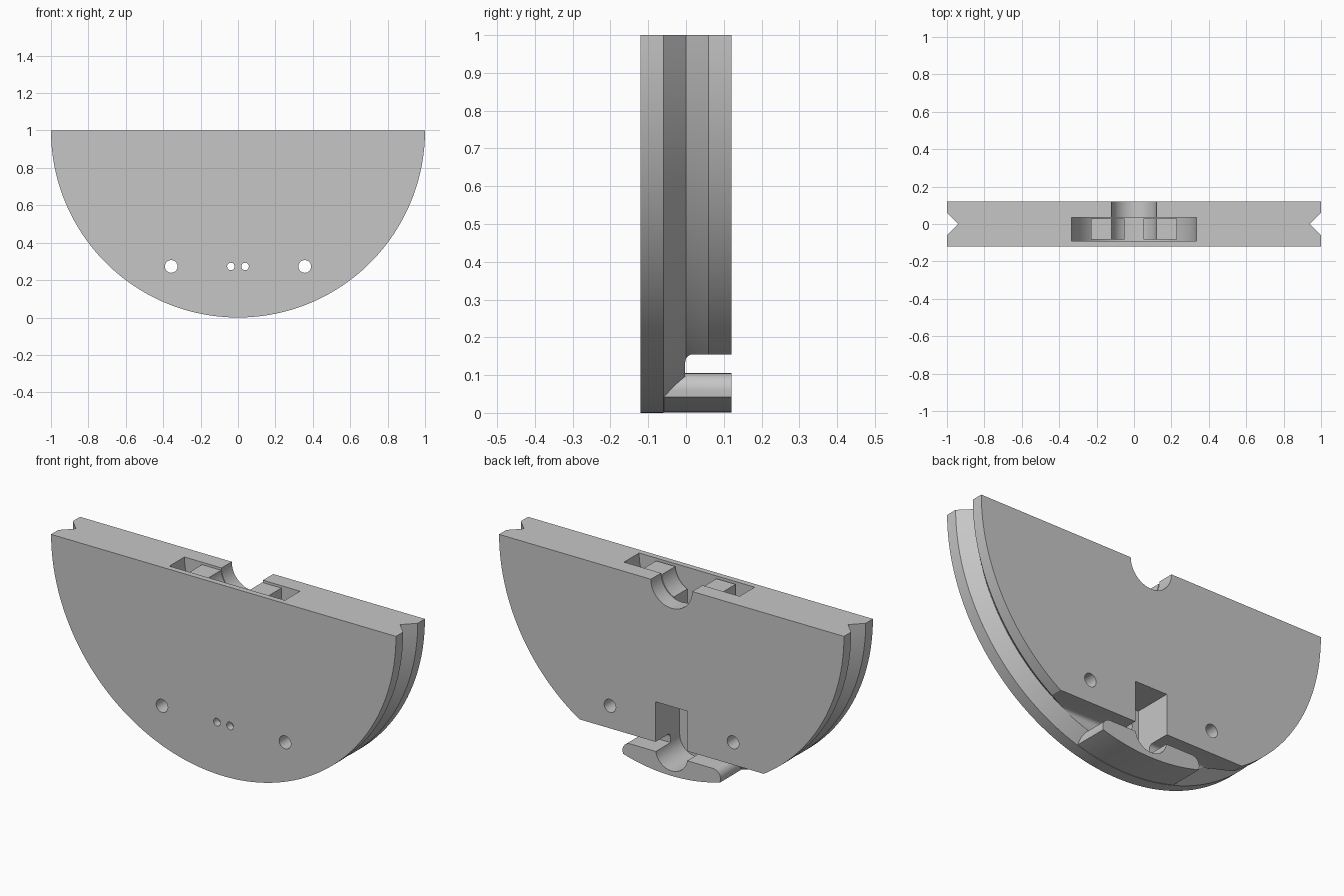
import bpy, bmesh
from math import sin, cos, pi, radians
from mathutils import Vector

cube = bpy.data.objects.get("Cube")
if cube:
    bpy.data.objects.remove(cube, do_unlink=True)

grey = bpy.data.materials.new("plain grey")
grey.use_nodes = True
grey.diffuse_color = (0.565, 0.565, 0.565, 1)
grey.node_tree.nodes["Principled BSDF"].inputs["Base Color"].default_value = (0.565, 0.565, 0.565, 1)


def arc(cx, cz, r, start, end, steps):
    angles = [radians(start + (end - start) * i / steps) for i in range(steps + 1)]
    return [(cx + r * cos(a), cz + r * sin(a)) for a in angles]


def rect(x0, x1, z0, z1):
    return [(x0, z0), (x1, z0), (x1, z1), (x0, z1)]


def finish(name, bm):
    bmesh.ops.recalc_face_normals(bm, faces=bm.faces)
    mesh = bpy.data.meshes.new(name)
    bm.to_mesh(mesh)
    bm.free()
    mesh.materials.append(grey)
    obj = bpy.data.objects.new(name, mesh)
    bpy.context.collection.objects.link(obj)
    return obj


def prism(name, outline, lo, hi, axis="y"):
    """Extrude an outline in (x, z) along y, or in (y, z) along x."""
    bm = bmesh.new()
    if axis == "y":
        start, move = [(u, lo, v) for u, v in outline], Vector((0, hi - lo, 0))
    else:
        start, move = [(lo, u, v) for u, v in outline], Vector((hi - lo, 0, 0))
    face = bm.faces.new([bm.verts.new(p) for p in start])
    new = bmesh.ops.extrude_face_region(bm, geom=[face])["geom"]
    bmesh.ops.translate(bm, vec=move, verts=[g for g in new if isinstance(g, bmesh.types.BMVert)])
    return finish(name, bm)


def half_turn(name, profile, steps):
    """Sweep a (radius, y) profile that starts and ends on the axis through the lower half turn."""
    bm = bmesh.new()
    first, last = bm.verts.new((0, profile[0][1], 1)), bm.verts.new((0, profile[-1][1], 1))
    loops = []
    for i in range(steps + 1):
        a = pi + pi * i / steps
        rim = [bm.verts.new((r * cos(a), y, 1 + r * sin(a))) for r, y in profile[1:-1]]
        loops.append(rim)
    for p, q in zip(loops, loops[1:]):
        bm.faces.new((first, p[0], q[0]))
        bm.faces.new((last, q[-1], p[-1]))
        for j in range(len(p) - 1):
            bm.faces.new((p[j], p[j + 1], q[j + 1], q[j]))
    for rim in (loops[0], loops[-1]):
        bm.faces.new([first] + rim + [last])
    return finish(name, bm)


# Half disc with a V groove around the rim
body = half_turn("half_disc_body", [(0, -0.12), (1, -0.12), (1, -0.06), (0.94, 0),
                                    (1, 0.06), (1, 0.12), (0, 0.12)], 96)


def combine(tool, operation="DIFFERENCE"):
    tool.hide_render = True
    mod = body.modifiers.new(tool.name, "BOOLEAN")
    mod.operation = operation
    mod.solver = "EXACT"
    mod.object = tool
    bpy.context.view_layer.objects.active = body
    bpy.ops.object.modifier_apply(modifier=mod.name)
    bpy.data.objects.remove(tool, do_unlink=True)


# Rear undercut with a rounded inner corner
undercut = [(0.3, -0.1), (0.3, 0.155)] + arc(0.018, 0.135, 0.02, 90, 180, 6) + [(-0.002, -0.1)]
combine(prism("rear_undercut", undercut, -1.2, 1.2, "x"))

# Foot with rounded ends below the undercut
half = 16.4
foot = arc(0, 1, 0.9985, 270 - half, 270 + half, 32)
foot += arc(0.24, 0.061, 0.044, 0, 90, 8) + arc(-0.24, 0.061, 0.044, 90, 180, 8)
combine(prism("foot", foot, -0.11, 0.12), "UNION")

# Upright pocket that ends in a round channel across the foot
channel = arc(0, 0.12, 0.0925, 180, 360, 24) + [(0.0925, 0.365), (-0.0925, 0.365)]
combine(prism("rear_channel", channel, -0.08, 0.3))

# Through holes and the small holes into the channel
for side in (-1, 1):
    for name, x, r, depth in (("large_hole", 0.357, 0.034, 0.3), ("small_hole", 0.038, 0.02, 0)):
        combine(prism(name, arc(side * x, 0.273, r, 0, 345, 23), -0.3, depth))

# Half-round pocket in the top, with two posts and a bore to the rear
combine(prism("top_pocket", arc(0, 1, 0.335, 180, 360, 40) + [(0.335, 1.1), (-0.335, 1.1)], -0.09, 0.035))
for side in (-1, 1):
    xs = sorted((side * 0.05, side * 0.23))
    combine(prism("pocket_post", rect(*xs, 0.6, 0.99), -0.082, 0.03), "UNION")
combine(prism("rear_bore", arc(0, 1, 0.12, 180, 360, 32) + [(0.12, 1.1), (-0.12, 1.1)], -0.086, 0.3))

# Smooth curved walls, sharp edges
bpy.ops.object.select_all(action="DESELECT")
body.select_set(True)
bpy.context.view_layer.objects.active = body
bpy.ops.object.shade_smooth_by_angle(angle=radians(25))
